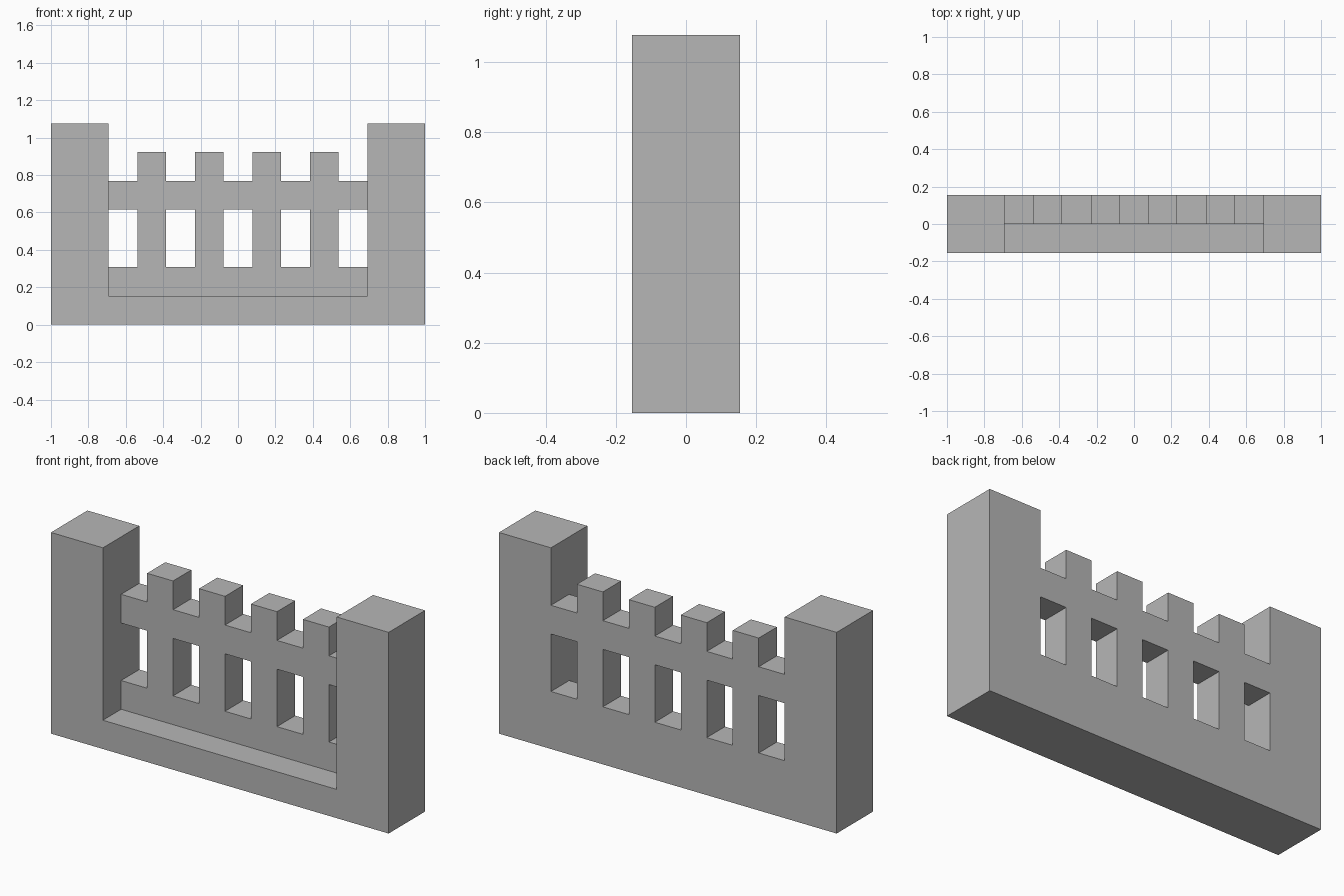
import bpy
import bmesh
from mathutils import Vector

cube = bpy.data.objects.get("Cube")
if cube:
    bpy.data.objects.remove(cube, do_unlink=True)

# The wall is laid out in square blocks, 13 long, 2 deep and 7 high
LENGTH, DEPTH, HEIGHT = 13, 2, 7
U = 2 / LENGTH
FRONT, BACK = 0, 1


def blocks(xs, ys, zs):
    return {(x, y, z) for x in xs for y in ys for z in zs}


both = (FRONT, BACK)
inner = range(2, LENGTH - 2)

# Parts of the wall
base = blocks(range(LENGTH), both, [0])
end_posts = blocks((0, 1, LENGTH - 2, LENGTH - 1), both, range(HEIGHT))
rails = blocks(inner, [BACK], (1, 4))
pickets = blocks(range(3, LENGTH - 3, 2), [BACK], range(1, 6))
solid = base | end_posts | rails | pickets

# Join the parts into one skin, leaving out faces between touching blocks
bm = bmesh.new()
corners = {}


def vert(p):
    key = tuple(round(c) for c in p)
    if key not in corners:
        x, y, z = key
        corners[key] = bm.verts.new(((x - LENGTH / 2) * U, (y - DEPTH / 2) * U, z * U))
    return corners[key]


for cell in sorted(solid):
    for axis in range(3):
        for side in (0, 1):
            beside = list(cell)
            beside[axis] += 2 * side - 1
            if tuple(beside) in solid:
                continue
            a, b, n = Vector(), Vector(), Vector()
            n[axis] = side
            a[(axis + 1) % 3] = 1
            b[(axis + 2) % 3] = 1
            o = Vector(cell) + n
            loop = [o, o + a, o + a + b, o + b]
            bm.faces.new([vert(p) for p in (loop if side else loop[::-1])])

# Merge the flat areas into large faces
bmesh.ops.dissolve_limit(bm, angle_limit=0.01, verts=bm.verts[:], edges=bm.edges[:])
bmesh.ops.triangulate(bm, faces=[f for f in bm.faces if len(f.verts) > 4])
bmesh.ops.recalc_face_normals(bm, faces=bm.faces[:])

mesh = bpy.data.meshes.new("crenellated_wall")
bm.to_mesh(mesh)
bm.free()

# Plain grey stone
grey = (0.47, 0.47, 0.47, 1)
stone = bpy.data.materials.new("grey_stone")
stone.use_nodes = True
stone.diffuse_color = grey
stone.node_tree.nodes["Principled BSDF"].inputs["Base Color"].default_value = grey
mesh.materials.append(stone)

wall = bpy.data.objects.new("crenellated_wall", mesh)
bpy.context.collection.objects.link(wall)
